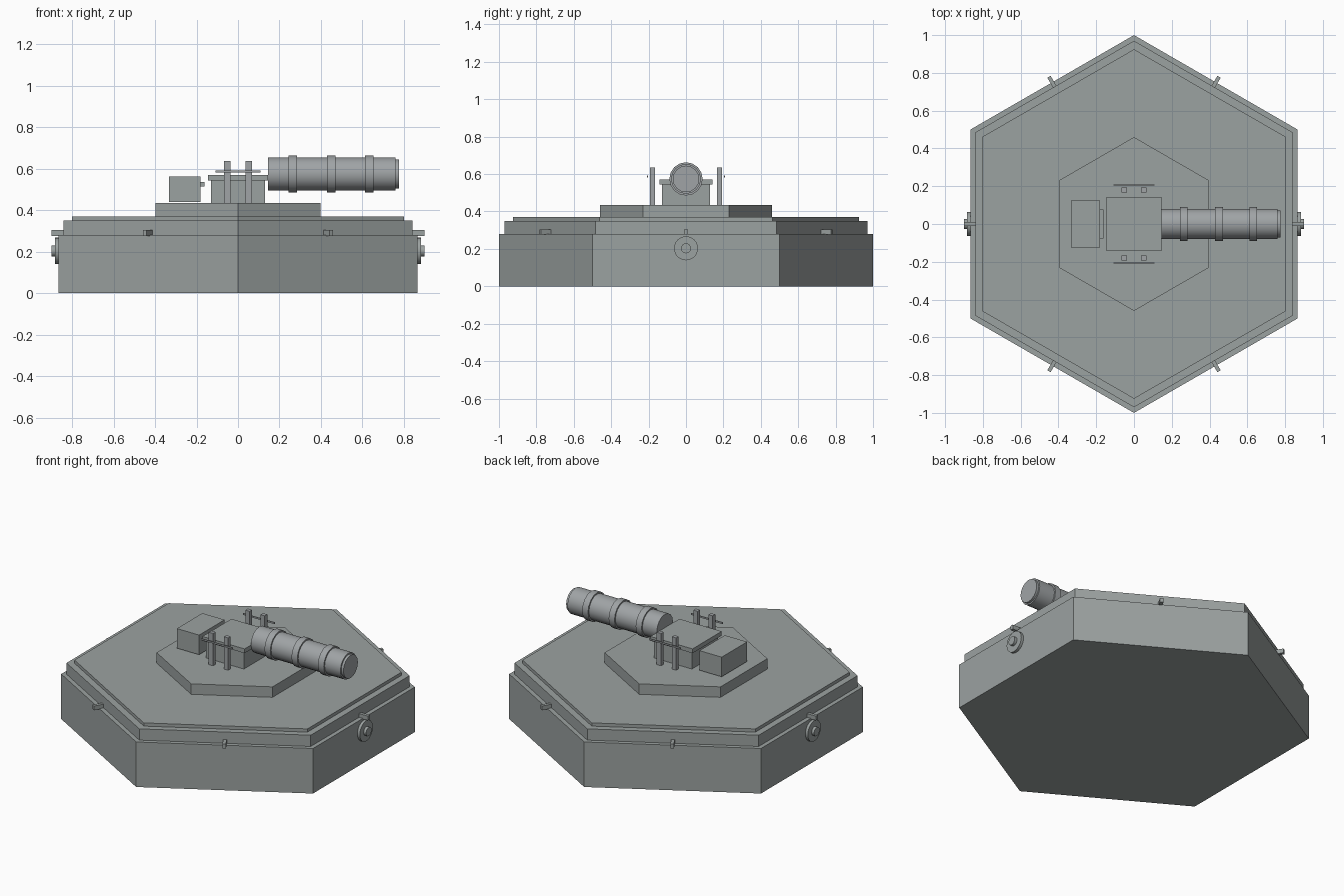
import bpy
from math import cos, sin, pi, radians
from mathutils import Matrix

cube = bpy.data.objects.get("Cube")
if cube:
    bpy.data.objects.remove(cube, do_unlink=True)


def material(name, rgb):
    mat = bpy.data.materials.new(name)
    mat.use_nodes = True
    mat.diffuse_color = (*rgb, 1)
    mat.node_tree.nodes["Principled BSDF"].inputs["Base Color"].default_value = (*rgb, 1)
    return mat


hull_grey = material("hull_grey", (0.33, 0.36, 0.355))
gun_grey = material("gun_grey", (0.35, 0.37, 0.38))


def finish(name, mat):
    obj = bpy.context.object
    obj.name = name
    obj.data.materials.append(mat)
    return obj


def box(name, x, y, z, mat, angle=0):
    """Box spanning three (low, high) ranges, turned about the z axis."""
    bpy.ops.mesh.primitive_cube_add(size=1)
    obj = finish(name, mat)
    spans = (x, y, z)
    place = Matrix.Translation([(a + b) / 2 for a, b in spans])
    size = Matrix.Diagonal([b - a for a, b in spans] + [1])
    obj.data.transform(Matrix.Rotation(angle, 4, "Z") @ place @ size)
    return obj


def hexagon(name, radius, low, high):
    """Hexagonal slab with corners pointing to the front and back."""
    verts = [(radius * sin(i * pi / 3), radius * cos(i * pi / 3), z)
             for z in (low, high) for i in range(6)]
    faces = [tuple(range(6)), tuple(reversed(range(6, 12)))]
    faces += [(i, i + 6, (i + 1) % 6 + 6, (i + 1) % 6) for i in range(6)]
    mesh = bpy.data.meshes.new(name)
    mesh.from_pydata(verts, [], faces)
    mesh.materials.append(hull_grey)
    obj = bpy.data.objects.new(name, mesh)
    bpy.context.collection.objects.link(obj)


def tube(name, x0, x1, radius, z, mat, sides=16):
    """Cylinder lying along the x axis."""
    bpy.ops.mesh.primitive_cylinder_add(
        vertices=sides, radius=radius, depth=abs(x1 - x0),
        location=((x0 + x1) / 2, 0, z), rotation=(0, pi / 2, 0))
    obj = finish(name, mat)
    bpy.ops.object.shade_smooth_by_angle(angle=radians(30))
    return obj


# Stepped hexagonal base
hexagon("base_body", 1.0, 0, 0.28)
hexagon("base_rim", 0.97, 0.28, 0.35)
hexagon("base_deck", 0.925, 0.35, 0.37)
hexagon("turret_platform", 0.46, 0.37, 0.435)

# Latches on the rim, one per side
for i in range(6):
    box(f"rim_latch_{i + 1}", (0.835, 0.9), (-0.01, 0.01), (0.276, 0.303),
        hull_grey, i * pi / 3)

# Round ports on the left and right sides
for side, s in (("left", 1), ("right", -1)):
    tube(f"port_disc_{side}", s * 0.855, s * 0.883, 0.064, 0.203, hull_grey, 24)
    tube(f"port_hub_{side}", s * 0.88, s * 0.9, 0.027, 0.203, hull_grey)

# Turret housing and rear counterweight
box("turret_body", (-0.13, 0.13), (-0.128, 0.128), (0.435, 0.545), hull_grey)
box("turret_top", (-0.145, 0.145), (-0.143, 0.143), (0.543, 0.57), hull_grey)
box("counterweight", (-0.333, -0.18), (-0.125, 0.125), (0.44, 0.562), hull_grey)
box("counterweight_panel", (-0.182, -0.162), (-0.077, 0.077), (0.513, 0.535), hull_grey)

# Barrel with bands and a muzzle cap
tube("barrel", 0.145, 0.76, 0.08, 0.574, gun_grey)
tube("muzzle", 0.755, 0.775, 0.071, 0.574, gun_grey)
for i, x in enumerate((0.264, 0.45, 0.632)):
    tube(f"barrel_band_{i + 1}", x - 0.02, x + 0.02, 0.089, 0.574, gun_grey)

# Guard rails on both sides of the turret
for side, s in (("front", -1), ("back", 1)):
    for end, x in (("right", -0.052), ("left", 0.052)):
        box(f"rail_post_{side}_{end}", (x - 0.015, x + 0.015),
            sorted((s * 0.167, s * 0.192)), (0.435, 0.636), gun_grey)
    box(f"rail_bar_{side}", (-0.108, 0.108), sorted((s * 0.203, s * 0.208)),
        (0.582, 0.592), gun_grey)
